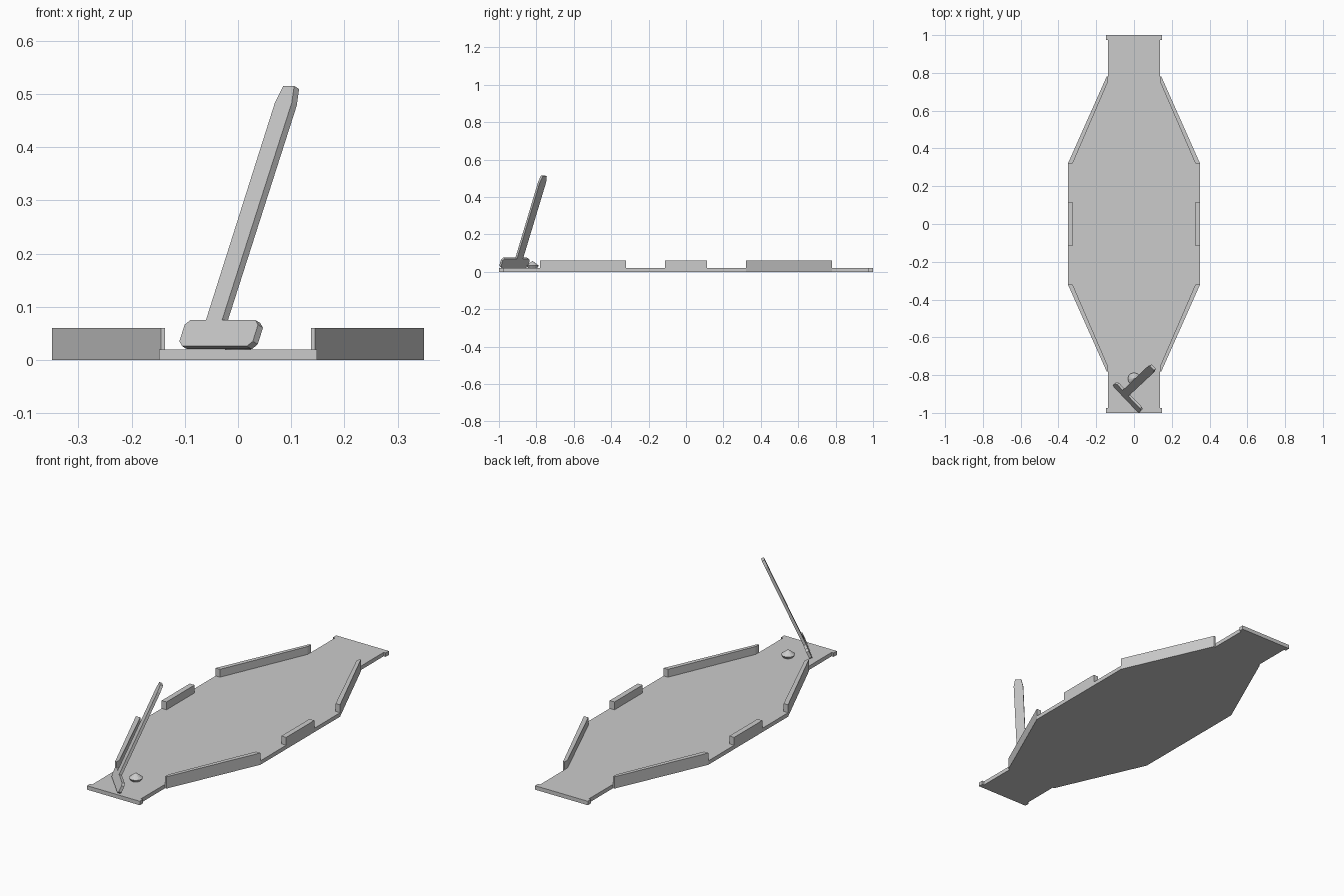
import bpy, bmesh
from mathutils import Vector, Matrix

cube = bpy.data.objects.get("Cube")
if cube:
    bpy.data.objects.remove(cube, do_unlink=True)

grey = bpy.data.materials.new("plain grey")
grey.use_nodes = True
colour = (0.6, 0.6, 0.6, 1)
grey.diffuse_color = colour
grey.node_tree.nodes["Principled BSDF"].inputs["Base Color"].default_value = colour


def prism(name, outline, bottom, top, matrix=None):
    """Extrude a closed outline between two heights."""
    bm = bmesh.new()
    face = bm.faces.new([bm.verts.new((x, y, bottom)) for x, y in outline])
    out = bmesh.ops.extrude_face_region(bm, geom=[face])
    moved = [g for g in out["geom"] if isinstance(g, bmesh.types.BMVert)]
    bmesh.ops.translate(bm, verts=moved, vec=(0, 0, top - bottom))
    if matrix:
        bm.transform(matrix)
    bmesh.ops.recalc_face_normals(bm, faces=bm.faces)
    return finish(name, bm)


def finish(name, bm):
    mesh = bpy.data.meshes.new(name)
    bm.to_mesh(mesh)
    bm.free()
    mesh.materials.append(grey)
    obj = bpy.data.objects.new(name, mesh)
    bpy.context.collection.objects.link(obj)
    return obj


# Floor: one quarter outline mirrored to all four corners
quarter = [(0.35, 0.32), (0.145, 0.78), (0.137, 0.78), (0.137, 0.975), (0.148, 0.975), (0.148, 1.0)]
right_half = [(x, -y) for x, y in reversed(quarter)] + quarter
floor_outline = right_half + [(-x, y) for x, y in reversed(right_half)]
prism("floor", floor_outline, 0, 0.02)

# Walls: angled corner rails and short middle rails
corner = [(0.35, 0.32), (0.145, 0.78), (0.137, 0.78), (0.137, 0.755), (0.325, 0.32)]
middle = [(0.35, -0.113), (0.35, 0.113), (0.323, 0.113), (0.323, -0.113)]
for sx, side in ((1, "left"), (-1, "right")):
    prism(f"{side}_middle_rail", [(sx * x, y) for x, y in middle], 0.02, 0.06)
    for sy, end in ((1, "back"), (-1, "front")):
        prism(f"{end}_{side}_rail", [(sx * x, sy * y) for x, y in corner], 0.02, 0.06)

# Leaning paddle: local x runs along the head, local y up the handle
across = Vector((0.69, -0.724, 0)).normalized()
up = Vector((0.133, 0.14, 0.44)).normalized()
up = (up - across * up.dot(across)).normalized()
normal = across.cross(up)
pose = Matrix((across, up, normal)).transposed().to_4x4()
pose.translation = (-0.0395, -0.924, 0.023)


def bar(name, x0, x1, y0, y1, cut, rise):
    outline = [(x0 + cut, y0), (x1 - cut, y0), (x1, y0 + rise), (x1, y1 - rise),
               (x1 - cut, y1), (x0 + cut, y1), (x0, y1 - rise), (x0, y0 + rise)]
    return prism(name, outline, -0.007, 0.007, pose)


bar("paddle_head", -0.1, 0.1, 0, 0.054, 0.012, 0.01)
handle = [(-0.046, 0.045), (-0.002, 0.045), (0.0, 0.5), (-0.008, 0.534), (-0.038, 0.534), (-0.046, 0.5)]
prism("paddle_handle", handle, -0.007, 0.007, pose)

# Small pointed puck
bm = bmesh.new()
for low, high, z0, z1 in ((0.024, 0.033, 0.02, 0.033), (0.033, 0, 0.033, 0.058)):
    bmesh.ops.create_cone(bm, cap_ends=False, segments=12, radius1=low, radius2=high, depth=z1 - z0,
                          matrix=Matrix.Translation((0, -0.82, (z0 + z1) / 2)))
bmesh.ops.remove_doubles(bm, verts=bm.verts, dist=0.0005)
finish("pointed_puck", bm)
